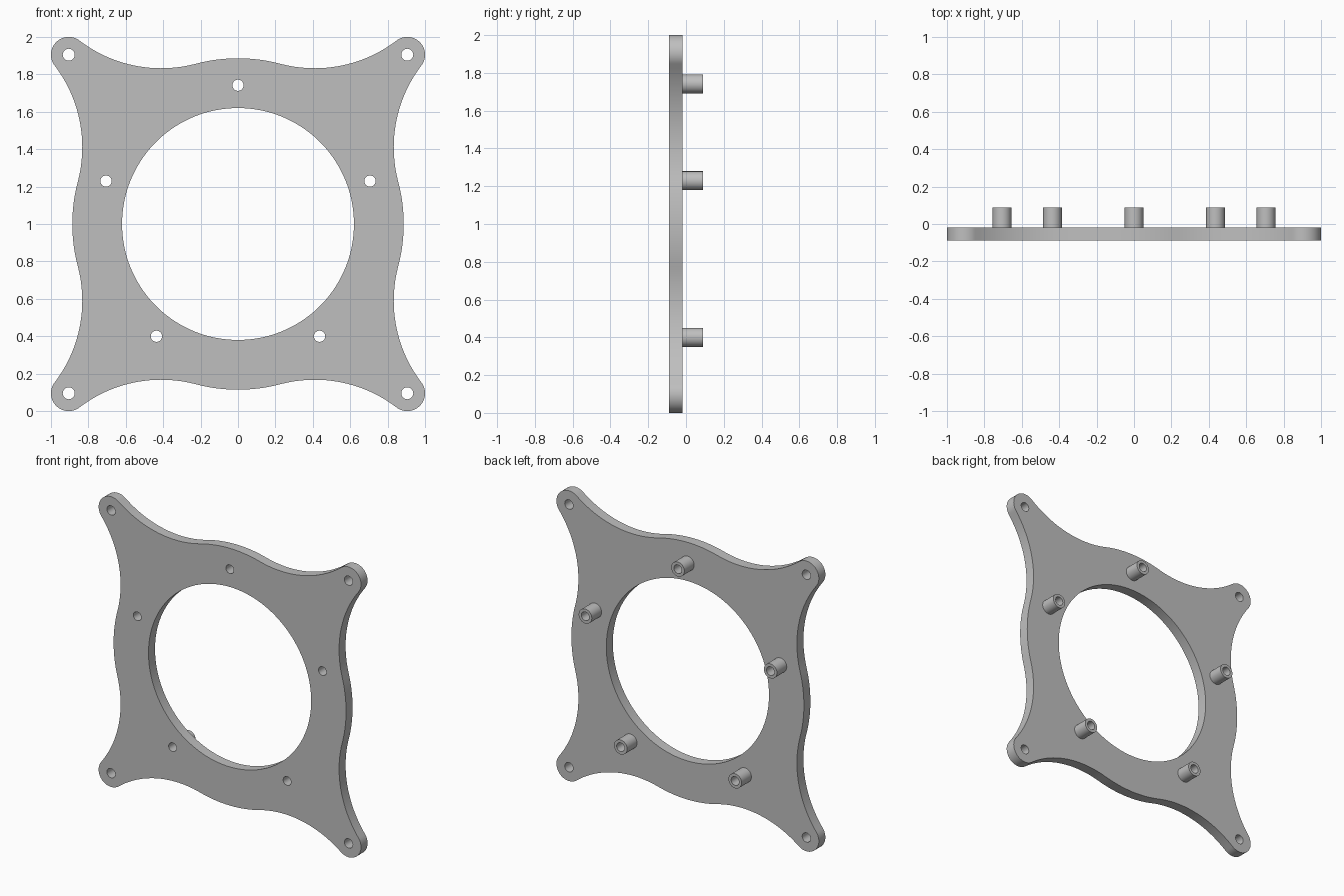
import bpy, bmesh
from math import pi, cos, sin, acos, atan2, sqrt, radians
from mathutils import Vector, Matrix

cube = bpy.data.objects.get("Cube")
if cube:
    bpy.data.objects.remove(cube, do_unlink=True)

grey = bpy.data.materials.new("satin grey")
grey.use_nodes = True
colour = (0.52, 0.52, 0.52, 1)
grey.diffuse_color = colour
grey.node_tree.nodes["Principled BSDF"].inputs["Base Color"].default_value = colour

# Main dimensions
HUB_R, OPENING_R = 0.886, 0.62
EAR_R, EAR_POS, EAR_HOLE_R = 0.095, 0.905, 0.032
FILLET_R = 0.72
POST_RING, POST_R, BORE_R = 0.742, 0.05, 0.03
FRONT, BACK, POST_END = -0.089, -0.018, 0.089


def arc(centre, radius, start, end, steps):
    """Points along an arc, both ends included."""
    return [Vector(centre) + radius * Vector((cos(t), sin(t)))
            for t in (start + (end - start) * i / steps for i in range(steps + 1))]


def circle(centre, radius, steps=40):
    return arc(centre, radius, 0, 2 * pi, steps)[:-1]


def extrude_loops(name, loops, y0, y1):
    """Solid from closed loops (inner loops become holes), standing in the XZ plane."""
    curve = bpy.data.curves.new(name, 'CURVE')
    curve.dimensions = '2D'
    curve.fill_mode = 'BOTH'
    curve.extrude = (y1 - y0) / 2
    for loop in loops:
        spline = curve.splines.new('POLY')
        spline.points.add(len(loop) - 1)
        for point, p in zip(spline.points, loop):
            point.co = (p.x, p.y, 0, 1)
        spline.use_cyclic_u = True
    obj = bpy.data.objects.new(name, curve)
    bpy.context.collection.objects.link(obj)
    bpy.ops.object.select_all(action='DESELECT')
    obj.select_set(True)
    bpy.context.view_layer.objects.active = obj
    bpy.ops.object.convert(target='MESH')
    obj = bpy.context.view_layer.objects.active
    mesh = obj.data
    bm = bmesh.new()
    bm.from_mesh(mesh)
    bmesh.ops.remove_doubles(bm, verts=bm.verts, dist=0.0001)
    bmesh.ops.transform(bm, verts=bm.verts, matrix=Matrix.Translation(
        (0, (y0 + y1) / 2, 1)) @ Matrix.Rotation(pi / 2, 4, 'X'))
    bmesh.ops.recalc_face_normals(bm, faces=bm.faces)
    bm.to_mesh(mesh)
    bm.free()
    mesh.materials.clear()
    mesh.materials.append(grey)
    bpy.ops.object.shade_smooth_by_angle(angle=radians(30))
    return obj


# Outline of one quarter: ear, tangent fillets and hub arc, with the ear along local +X
reach = EAR_POS * sqrt(2)
a, b = HUB_R + FILLET_R, EAR_R + FILLET_R
alpha = acos((a * a + reach * reach - b * b) / (2 * a * reach))
fillet_centre = Vector((a * cos(alpha), -a * sin(alpha)))
beta = atan2(-fillet_centre.y, reach - fillet_centre.x)
fillet = arc(fillet_centre, FILLET_R, pi - alpha, beta, 24)
mirrored = [Vector((p.x, -p.y)) for p in reversed(fillet)]
quarter = (fillet[:-1] + arc((reach, 0), EAR_R, beta - pi, pi - beta, 28)[:-1]
           + mirrored[:-1] + arc((0, 0), HUB_R, alpha, pi / 2 - alpha, 16)[:-1])
outline = [Matrix.Rotation(pi / 4 + k * pi / 2, 2) @ p for k in range(4) for p in quarter]

# Hole positions
ears = [(sx * EAR_POS, sz * EAR_POS) for sx in (-1, 1) for sz in (-1, 1)]
posts = [(POST_RING * cos(pi / 2 + k * 2 * pi / 5), POST_RING * sin(pi / 2 + k * 2 * pi / 5))
         for k in range(5)]

# Plate with central opening, ear holes and post bores
extrude_loops("mounting_plate",
              [outline, circle((0, 0), OPENING_R, 128)]
              + [circle(c, EAR_HOLE_R) for c in ears]
              + [circle(c, BORE_R) for c in posts], FRONT, BACK)

# Hollow standoffs on the back
for i, c in enumerate(posts):
    extrude_loops(f"standoff_{i + 1}", [circle(c, POST_R), circle(c, BORE_R)], BACK, POST_END)
